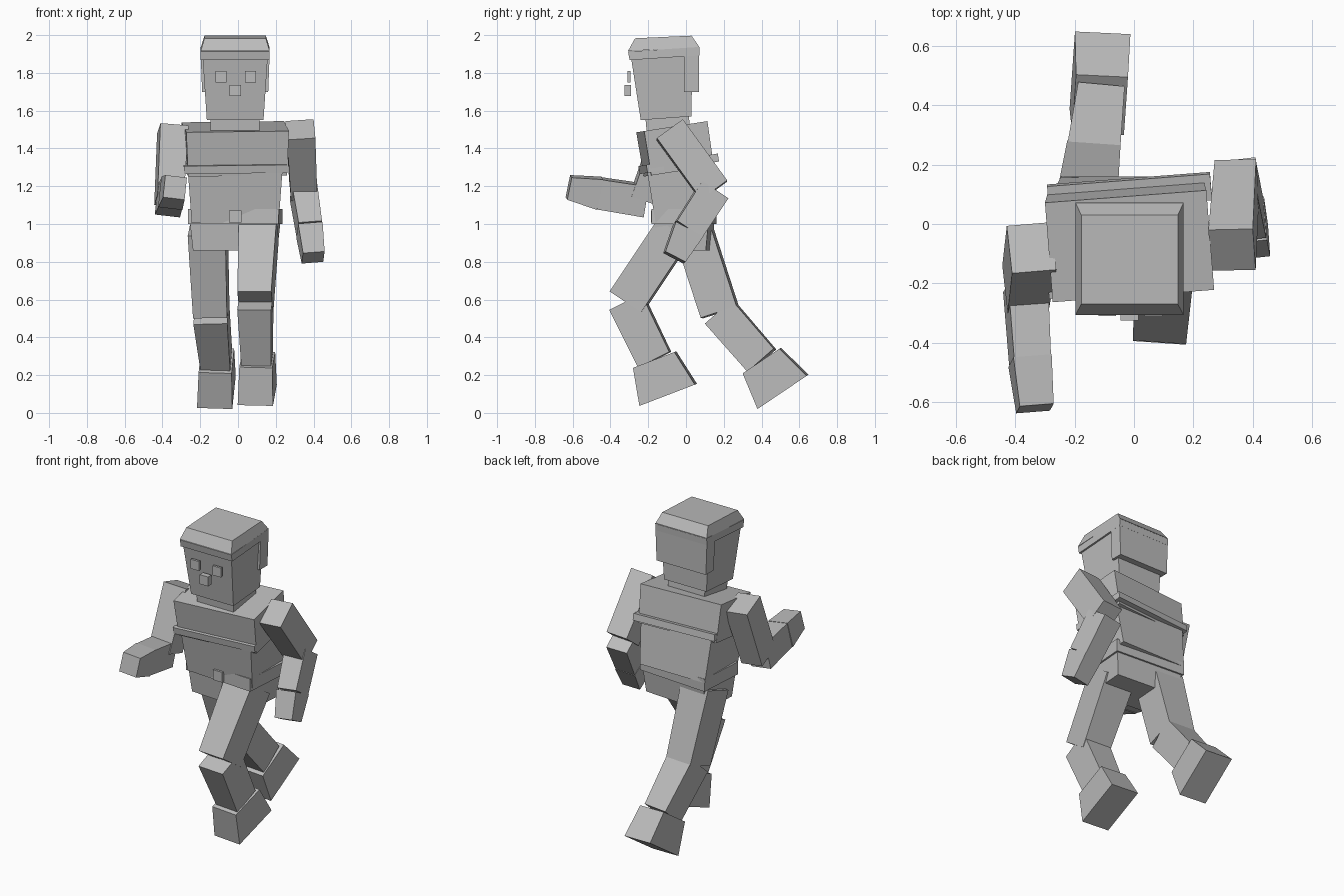
import bpy
import bmesh
import math
from mathutils import Vector

cube = bpy.data.objects.get("Cube")
if cube:
    bpy.data.objects.remove(cube, do_unlink=True)

grey = bpy.data.materials.new("plain_grey")
grey.use_nodes = True
colour = (0.5, 0.5, 0.5, 1)
grey.diffuse_color = colour
grey.node_tree.nodes["Principled BSDF"].inputs["Base Color"].default_value = colour

CENTRE = -0.015  # sideways position of head and torso


def block(name, start, end, start_size, end_size, yaw=0, roll=0):
    """Tapered box from start to end; sizes are (width, depth) across its axis."""
    axis = (end - start).normalized()
    turn = math.radians(yaw)
    side = Vector((math.cos(turn), math.sin(turn), roll))
    side = (side - axis * side.dot(axis)).normalized()
    depth = axis.cross(side)
    bm = bmesh.new()
    bmesh.ops.create_cube(bm, size=1)
    for vert in bm.verts:
        across, along, up = vert.co
        origin, size = (end, end_size) if up > 0 else (start, start_size)
        vert.co = origin + side * across * size[0] + depth * along * size[1]
    mesh = bpy.data.meshes.new(name)
    bm.to_mesh(mesh)
    bm.free()
    mesh.materials.append(grey)
    obj = bpy.data.objects.new(name, mesh)
    bpy.context.collection.objects.link(obj)


def core(name, base, top, base_size, top_size, yaw=0):
    """Block on the centre line, placed by (y, z) of its base and top."""
    block(name, Vector((CENTRE, *base)), Vector((CENTRE, *top)), base_size, top_size, yaw)


def face_plate(name, x, y, z, size, thickness):
    """Small square box whose front looks along -y."""
    back = Vector((x, y, z))
    front = back - Vector((0, thickness, 0))
    block(name, back, front, (size, size), (size, size))


def limb(side_name, joint, parts, pose, yaw, roll=0):
    """Chain of parts; pose gives each a forward swing in degrees and a sideways lean."""
    joint = Vector(joint)
    for (part, length, start_size, end_size), (swing, lean) in zip(parts, pose):
        angle = math.radians(swing)
        step = Vector((lean, -math.sin(angle), -math.cos(angle))).normalized()
        next_joint = joint + step * length
        block(side_name + "_" + part, joint, next_joint, start_size, end_size, yaw, roll)
        joint = next_joint


# Neck, head and hair
core("neck", (-0.09, 1.46), (-0.1, 1.57), (0.26, 0.23), (0.26, 0.23))
core("head", (-0.105, 1.56), (-0.13, 1.9), (0.3, 0.27), (0.345, 0.325))
core("hair_rim", (-0.114, 1.88), (-0.117, 1.925), (0.365, 0.37), (0.365, 0.38))
core("hair_top", (-0.117, 1.925), (-0.12, 1.99), (0.365, 0.38), (0.325, 0.3))
core("hair_back", (0.03, 1.7), (0.03, 1.9), (0.35, 0.08), (0.365, 0.08))

# Face
for side_name, x in (("right", -0.09), ("left", 0.066)):
    face_plate(side_name + "_eye", x, -0.295, 1.78, size=0.06, thickness=0.015)
face_plate("nose", CENTRE, -0.29, 1.707, size=0.06, thickness=0.035)

# Torso leaning forward, with strips across front and back
core("chest", (-0.038, 1.28), (-0.075, 1.515), (0.525, 0.335), (0.545, 0.34), yaw=4.5)
core("abdomen", (0, 1.03), (-0.042, 1.3), (0.46, 0.325), (0.5, 0.33))
strip = (0.55, 0.09)
core("front_chest_strip", (-0.18, 1.275), (-0.187, 1.317), strip, strip, yaw=4.5)
core("back_chest_strip", (0.11, 1.32), (0.103, 1.362), strip, strip, yaw=4.5)

# Hips turned against the chest
belt = (0.48, 0.31)
core("belt", (-0.01, 1), (-0.01, 1.08), belt, belt, yaw=-4)
core("hips", (-0.01, 0.86), (-0.01, 1.01), (0.43, 0.26), (0.46, 0.29), yaw=-4)
face_plate("belt_buckle", CENTRE, -0.15, 1.04, size=0.065, thickness=0.035)

# Arms: left swung back, right bent forward
arm = (
    ("upper_arm", 0.4, (0.15, 0.17), (0.14, 0.17)),
    ("forearm", 0.25, (0.135, 0.165), (0.125, 0.16)),
    ("hand", 0.165, (0.13, 0.165), (0.115, 0.12)),
)
limb("left", (0.33, -0.087, 1.5), arm, ((-36, 0.04), (33, 0.13), (27, 0.12)), yaw=4)
limb("right", (-0.345, -0.08, 1.5), arm, ((19.5, -0.05), (99, 0.06), (101, 0.1)), yaw=4, roll=-0.12)

# Legs: left lifted forward, right pushing off behind
leg = (
    ("thigh", 0.46, (0.2, 0.2), (0.18, 0.2)),
    ("shin", 0.34, (0.18, 0.19), (0.157, 0.185)),
    ("boot", 0.2, (0.175, 0.235), (0.187, 0.315)),
)
limb("left", (0.11, -0.06, 0.97), leg, ((33.7, -0.04), (-26, 0.03), (-21, 0)), yaw=-4)
limb("right", (-0.16, 0.037, 0.97), leg, ((-18, 0.04), (-41, 0.08), (-34, 0)), yaw=-4)
